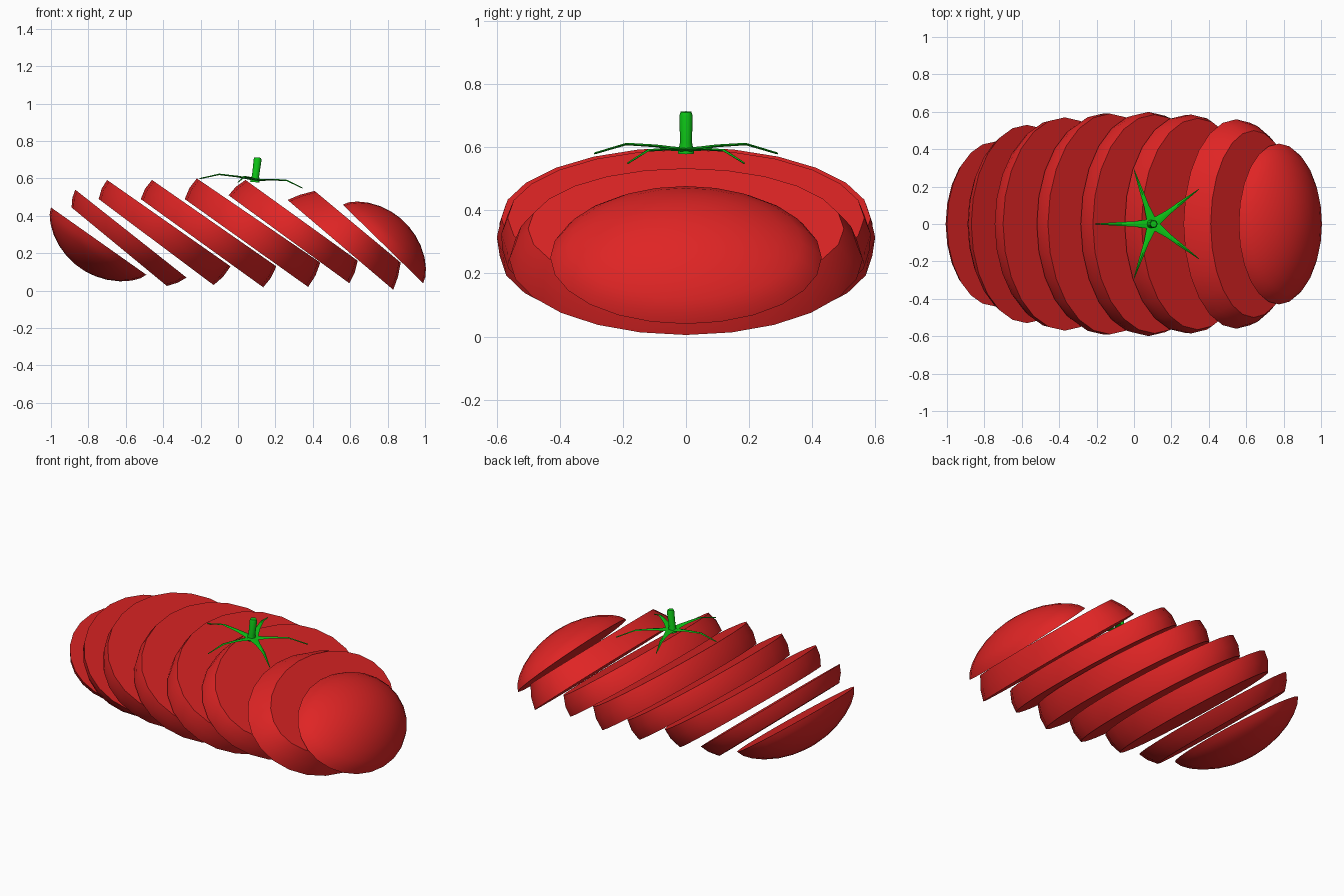
import bpy, bmesh, math
from mathutils import Vector

if "Cube" in bpy.data.objects:
    bpy.data.objects.remove(bpy.data.objects["Cube"])

SIDES = 24


def material(name, col):
    m = bpy.data.materials.new(name)
    m.diffuse_color = (*col, 1)
    m.use_nodes = True
    m.node_tree.nodes["Principled BSDF"].inputs["Base Color"].default_value = m.diffuse_color
    return m


RED = material("tomato red", (0.74, 0.018, 0.018))
GREEN = material("stem green", (0.004, 0.56, 0.008))


def ring(left, right, ry, scale=1.0, offset=(0, 0)):
    """Oval ring: its long diagonal runs left-right in the front view."""
    cx, cz = (left[0] + right[0]) / 2 + offset[0], (left[1] + right[1]) / 2 + offset[1]
    hx, hz = (right[0] - left[0]) / 2 * scale, (right[1] - left[1]) / 2 * scale
    pts = []
    for i in range(SIDES):
        a = 2 * math.pi * i / SIDES
        pts.append(Vector((cx + hx * math.cos(a), ry * scale * math.sin(a), cz + hz * math.cos(a))))
    return pts


def loft(name, rings, mat):
    """Skin a list of closed rings and cap both ends."""
    bm = bmesh.new()
    vs = [[bm.verts.new(p) for p in r] for r in rings]
    n = len(vs[0])
    for a, b in zip(vs, vs[1:]):
        for i in range(n):
            j = (i + 1) % n
            bm.faces.new((a[i], a[j], b[j], b[i]))
    bm.faces.new(vs[0])
    bm.faces.new(vs[-1])
    bmesh.ops.recalc_face_normals(bm, faces=bm.faces)
    me = bpy.data.meshes.new(name)
    bm.to_mesh(me)
    bm.free()
    me.materials.append(mat)
    ob = bpy.data.objects.new(name, me)
    bpy.context.collection.objects.link(ob)
    bpy.ops.object.select_all(action='DESELECT')
    ob.select_set(True)
    bpy.context.view_layer.objects.active = ob
    bpy.ops.object.shade_smooth_by_angle(angle=math.radians(32))
    return ob


# Middle slices: lower cut (left, right, half width), upper cut (same)
SLICES = [
    ((-0.89, 0.445), (-0.38, 0.025), 0.46, (-0.87, 0.54), (-0.275, 0.07), 0.53),
    ((-0.745, 0.49), (-0.13, 0.03), 0.53, (-0.70, 0.592), (-0.04, 0.13), 0.57),
    ((-0.52, 0.49), (0.135, 0.018), 0.57, (-0.46, 0.592), (0.205, 0.13), 0.59),
    ((-0.285, 0.49), (0.375, 0.02), 0.59, (-0.22, 0.60), (0.44, 0.15), 0.585),
    ((-0.05, 0.51), (0.595, 0.04), 0.582, (0.04, 0.592), (0.64, 0.16), 0.565),
    ((0.265, 0.485), (0.83, 0.005), 0.56, (0.41, 0.533), (0.87, 0.15), 0.50),
]
for k, (ll, lr, lw, ul, ur, uw) in enumerate(SLICES):
    ml = [(a + b) / 2 for a, b in zip(ll, ul)]
    mr = [(a + b) / 2 for a, b in zip(lr, ur)]
    loft(f"slice_{k + 1}", [ring(ll, lr, lw),
                            ring(ml, mr, (lw + uw) / 2, 1.02),
                            ring(ul, ur, uw)], RED)


# Rounded end pieces
def end_piece(name, left, right, ry, depth, sign):
    d = Vector((right[0] - left[0], right[1] - left[1])).normalized()
    n = Vector((-d.y, d.x)) * sign
    rings = []
    for s in (1.0, 0.95, 0.85, 0.7, 0.5, 0.3, 0.1):
        h = depth * (1 - s * s) ** 0.7
        rings.append(ring(left, right, ry, s, n * h))
    loft(name, rings, RED)


end_piece("end_piece_left", (-1.0, 0.445), (-0.49, 0.085), 0.44, 0.175, -1)
end_piece("end_piece_right", (0.56, 0.46), (0.99, 0.04), 0.43, 0.165, 1)

# Stem
stem = []
for x, z, r in ((0.09, 0.58, 0.026), (0.094, 0.615, 0.019), (0.105, 0.70, 0.021), (0.105, 0.712, 0.017)):
    stem.append([Vector((x + r * math.cos(a), r * math.sin(a), z - 0.1 * r * math.cos(a)))
                 for a in (2 * math.pi * i / 12 for i in range(12))])
loft("stem", stem, GREEN)

# Five thin pointed sepals, arching up then drooping at the tip
for k, deg in enumerate((180, 109, -109, 37, -37)):
    a = math.radians(deg)
    out, side = Vector((math.cos(a), math.sin(a), 0)), Vector((-math.sin(a), math.cos(a), 0))
    rings = []
    for r, w, z in ((0, 0.028, 0.592), (0.05, 0.021, 0.596), (0.1, 0.014, 0.601),
                    (0.2, 0.009, 0.604), (0.307, 0.002, 0.571)):
        p = Vector((0.1, 0, z)) + out * r
        p.z -= 0.09 * out.x * r
        t = Vector((0, 0, 0.1 * w + 0.003))
        rings.append([p + side * w, p + t, p - side * w, p - t])
    loft(f"sepal_{k + 1}", rings, GREEN)
